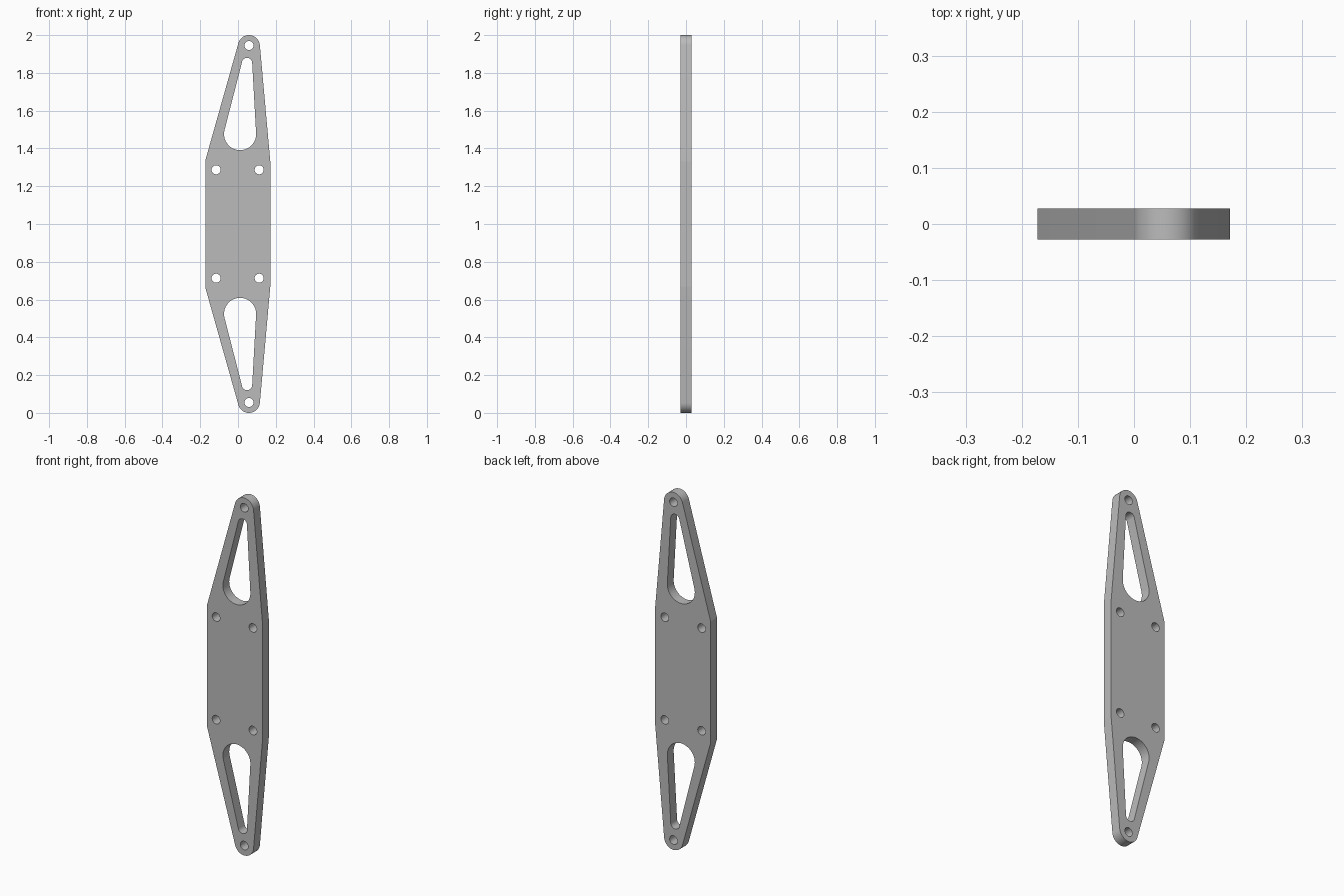
import bpy, bmesh
from math import sin, cos, acos, atan2, hypot, pi, ceil

THICKNESS = 0.056
HOLE_RADIUS = 0.024

cube = bpy.data.objects.get("Cube")
if cube:
    bpy.data.objects.remove(cube, do_unlink=True)


def belt(circles):
    """Counter-clockwise outline wrapped tightly around circles (x, z, radius)."""
    count = len(circles)
    if count == 1:
        x, z, r = circles[0]
        return [(x + r * cos(a * pi / 16), z + r * sin(a * pi / 16)) for a in range(32)]
    normals = []
    for i, (x, z, r) in enumerate(circles):
        nx, nz, nr = circles[(i + 1) % count]
        normals.append(atan2(nz - z, nx - x) - acos((r - nr) / hypot(nx - x, nz - z)))
    points = []
    for i, (x, z, r) in enumerate(circles):
        start = normals[i - 1]
        sweep = (normals[i] - start) % (2 * pi)
        steps = ceil(sweep / (pi / 24)) if r else 0
        for s in range(steps + 1):
            a = start + sweep * s / max(steps, 1)
            points.append((x + r * cos(a), z + r * sin(a)))
    return points


def flip(points):
    """Mirror an outline about the middle height."""
    return [(x, 2 - z) for x, z in reversed(points)]


# Outer profile: rounded tips joined to a straight-sided middle
tip_x, tip_r = 0.058, 0.058
loops = [belt([
    (tip_x, tip_r, tip_r),
    (0.171, 0.67, 0), (0.171, 1.33, 0),
    (tip_x, 2 - tip_r, tip_r),
    (-0.172, 1.34, 0), (-0.172, 0.66, 0),
])]

# Tapered window, tip hole and mounting holes, repeated at both ends
openings = [
    belt([(0.011, 1.476, 0.085), (0.048, 1.853, 0.027)]),
    belt([(tip_x, 1.945, HOLE_RADIUS)]),
    belt([(-0.116, 1.287, HOLE_RADIUS)]),
    belt([(0.112, 1.287, HOLE_RADIUS)]),
]
for opening in openings:
    loops += [opening, flip(opening)]

# Filled flat curve, thickened into the plate
curve = bpy.data.curves.new("plate_profile", "CURVE")
curve.dimensions = "2D"
curve.fill_mode = "BOTH"
curve.extrude = THICKNESS / 2
for loop in loops:
    spline = curve.splines.new("POLY")
    spline.points.add(len(loop) - 1)
    for point, (x, z) in zip(spline.points, loop):
        point.co = (x, z, 0, 1)
    spline.use_cyclic_u = True

profile = bpy.data.objects.new("plate_profile", curve)
bpy.context.collection.objects.link(profile)
bpy.context.view_layer.update()
mesh = bpy.data.meshes.new_from_object(
    profile.evaluated_get(bpy.context.evaluated_depsgraph_get()))
bpy.data.objects.remove(profile, do_unlink=True)

# Stand the plate upright and weld the walls to the faces
bm = bmesh.new()
bm.from_mesh(mesh)
for v in bm.verts:
    v.co = (v.co.x, -v.co.z, v.co.y)
bmesh.ops.remove_doubles(bm, verts=bm.verts, dist=0.0001)
bmesh.ops.recalc_face_normals(bm, faces=bm.faces)
bm.to_mesh(mesh)
bm.free()

plate = bpy.data.objects.new("side_plate", mesh)
bpy.context.collection.objects.link(plate)

# Plain grey finish
grey = bpy.data.materials.new("plain_grey")
grey.use_nodes = True
color = (0.5, 0.5, 0.5, 1)
grey.diffuse_color = color
grey.node_tree.nodes["Principled BSDF"].inputs["Base Color"].default_value = color
mesh.materials.clear()
mesh.materials.append(grey)

bpy.ops.object.select_all(action="DESELECT")
plate.select_set(True)
bpy.context.view_layer.objects.active = plate
bpy.ops.object.shade_smooth_by_angle(angle=pi / 9)
# Keep the slight bends where the sides meet the middle crisp
bm = bmesh.new()
bm.from_mesh(mesh)
for e in bm.edges:
    a, b = e.verts
    if abs(a.co.y - b.co.y) > THICKNESS / 2 and abs(a.co.x) > 0.16:
        e.smooth = False
bm.to_mesh(mesh)
bm.free()
